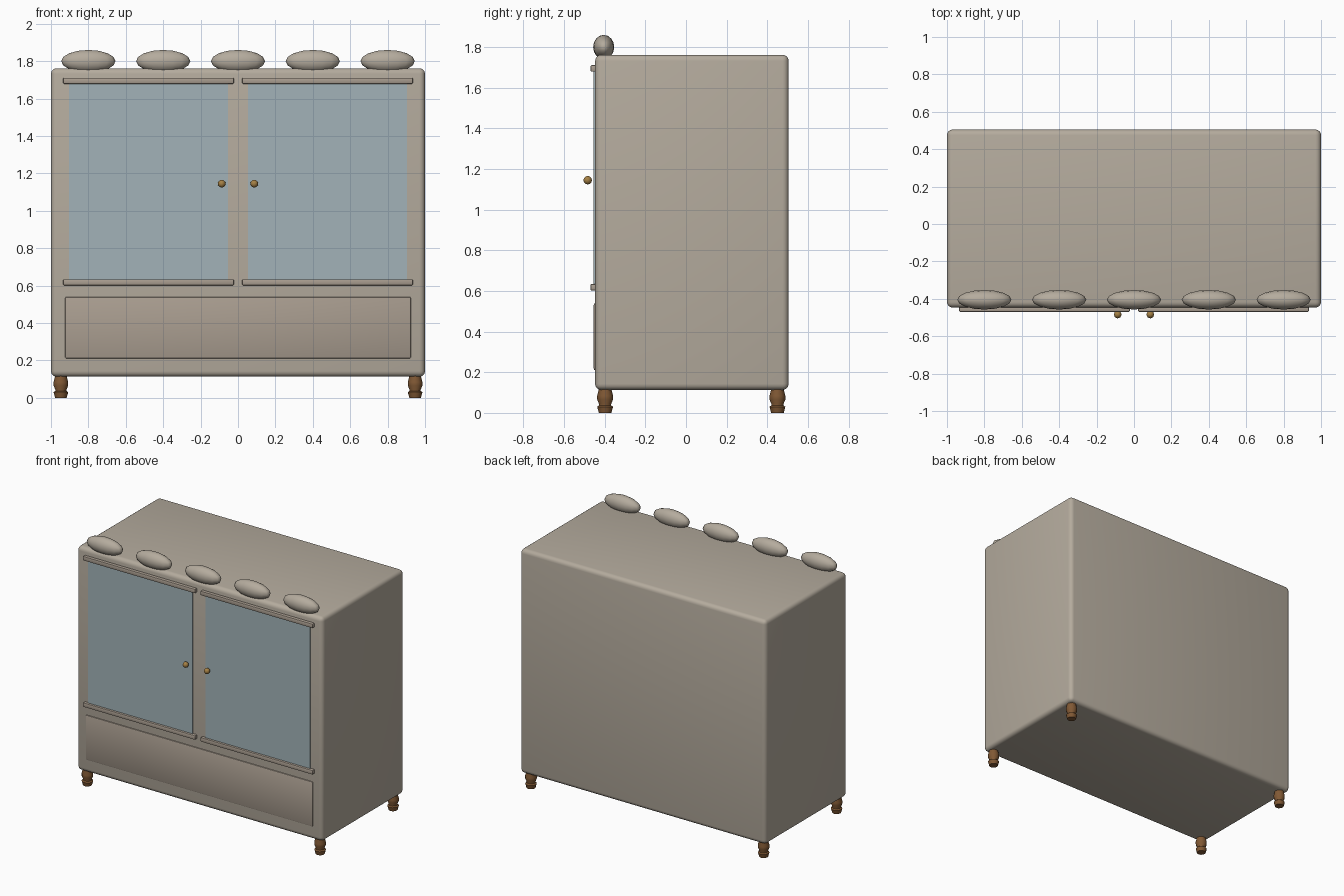
import bpy, bmesh, math
from mathutils import Matrix

if "Cube" in bpy.data.objects:
    bpy.data.objects.remove(bpy.data.objects["Cube"])


def material(name, rgb):
    m = bpy.data.materials.new(name)
    m.diffuse_color = (*rgb, 1)
    m.use_nodes = True
    m.node_tree.nodes["Principled BSDF"].inputs["Base Color"].default_value = m.diffuse_color
    return m


PAINT = material("beige_paint", (0.46, 0.41, 0.34))
DRAWER = material("drawer_paint", (0.40, 0.34, 0.28))
GLASS = material("pale_glass", (0.36, 0.45, 0.48))
WOOD = material("brown_wood", (0.22, 0.10, 0.035))
BRASS = material("brass", (0.38, 0.22, 0.06))


def finish(bm, name, mat, smooth=30):
    bmesh.ops.recalc_face_normals(bm, faces=bm.faces[:])
    me = bpy.data.meshes.new(name)
    bm.to_mesh(me)
    bm.free()
    me.materials.append(mat)
    ob = bpy.data.objects.new(name, me)
    bpy.context.collection.objects.link(ob)
    if smooth:
        bpy.ops.object.select_all(action='DESELECT')
        bpy.context.view_layer.objects.active = ob
        ob.select_set(True)
        bpy.ops.object.shade_smooth_by_angle(angle=math.radians(smooth))
    return ob


def box(name, lo, hi, mat, bevel=0, segs=3):
    bm = bmesh.new()
    size = [b - a for a, b in zip(lo, hi)]
    mid = [(a + b) / 2 for a, b in zip(lo, hi)]
    bmesh.ops.create_cube(bm, size=1, matrix=Matrix.Translation(mid) @ Matrix.Diagonal((*size, 1)))
    if bevel:
        bmesh.ops.bevel(bm, geom=bm.edges[:], offset=bevel, segments=segs, profile=0.5, affect='EDGES')
    return finish(bm, name, mat, 40 if bevel else 0)


def ellipsoid(name, centre, radii, mat, u, v, smooth):
    bm = bmesh.new()
    bmesh.ops.create_uvsphere(bm, u_segments=u, v_segments=v, radius=1,
                              matrix=Matrix.Translation(centre) @ Matrix.Diagonal((*radii, 1)))
    return finish(bm, name, mat, smooth)


def turned(name, x, y, profile, mat, n=12):
    bm = bmesh.new()
    rings = [[bm.verts.new((x + r * math.cos(2 * math.pi * i / n),
                            y + r * math.sin(2 * math.pi * i / n), z)) for i in range(n)]
             for r, z in profile]
    for a, b in zip(rings, rings[1:]):
        for i in range(n):
            j = (i + 1) % n
            bm.faces.new((a[i], a[j], b[j], b[i]))
    bm.faces.new(rings[0][::-1])
    bm.faces.new(rings[-1])
    return finish(bm, name, mat)


# Cabinet carcass and drawer front
box("cabinet_body", (-1, -0.447, 0.113), (1, 0.505, 1.762), PAINT, 0.03, 4)
box("drawer_front", (-0.925, -0.454, 0.21), (0.925, -0.42, 0.54), DRAWER, 0.008, 2)

# Doors: glass panel, top and bottom rails, knob
for s, side in ((-1, "left"), (1, "right")):
    def span(a, b):
        return sorted((s * a, s * b))
    x0, x1 = span(0.054, 0.904)
    box(side + "_door_glass", (x0, -0.454, 0.615), (x1, -0.44, 1.695), GLASS)
    x0, x1 = span(0.022, 0.935)
    for z, end in ((0.618, "bottom"), (1.695, "top")):
        box(f"{side}_door_{end}_rail", (x0, -0.47, z - 0.016), (x1, -0.44, z + 0.016), DRAWER, 0.006, 2)
    ellipsoid(side + "_knob", (s * 0.087, -0.484, 1.145), (0.021,) * 3, BRASS, 8, 6, 60)

# Row of ornaments along the top front edge
for i in range(5):
    ellipsoid(f"top_ornament_{i + 1}", (-0.8 + 0.4 * i, -0.405, 1.8), (0.145, 0.052, 0.06), PAINT, 16, 8, 60)

# Turned legs
LEG = [(0.031, 0), (0.034, 0.012), (0.039, 0.03), (0.030, 0.037), (0.030, 0.044),
       (0.039, 0.066), (0.039, 0.084), (0.032, 0.112), (0.032, 0.13)]
for x, side in ((-0.947, "left"), (0.947, "right")):
    for y, end in ((-0.398, "front"), (0.45, "back")):
        turned(f"{end}_{side}_leg", x, y, LEG, WOOD)
